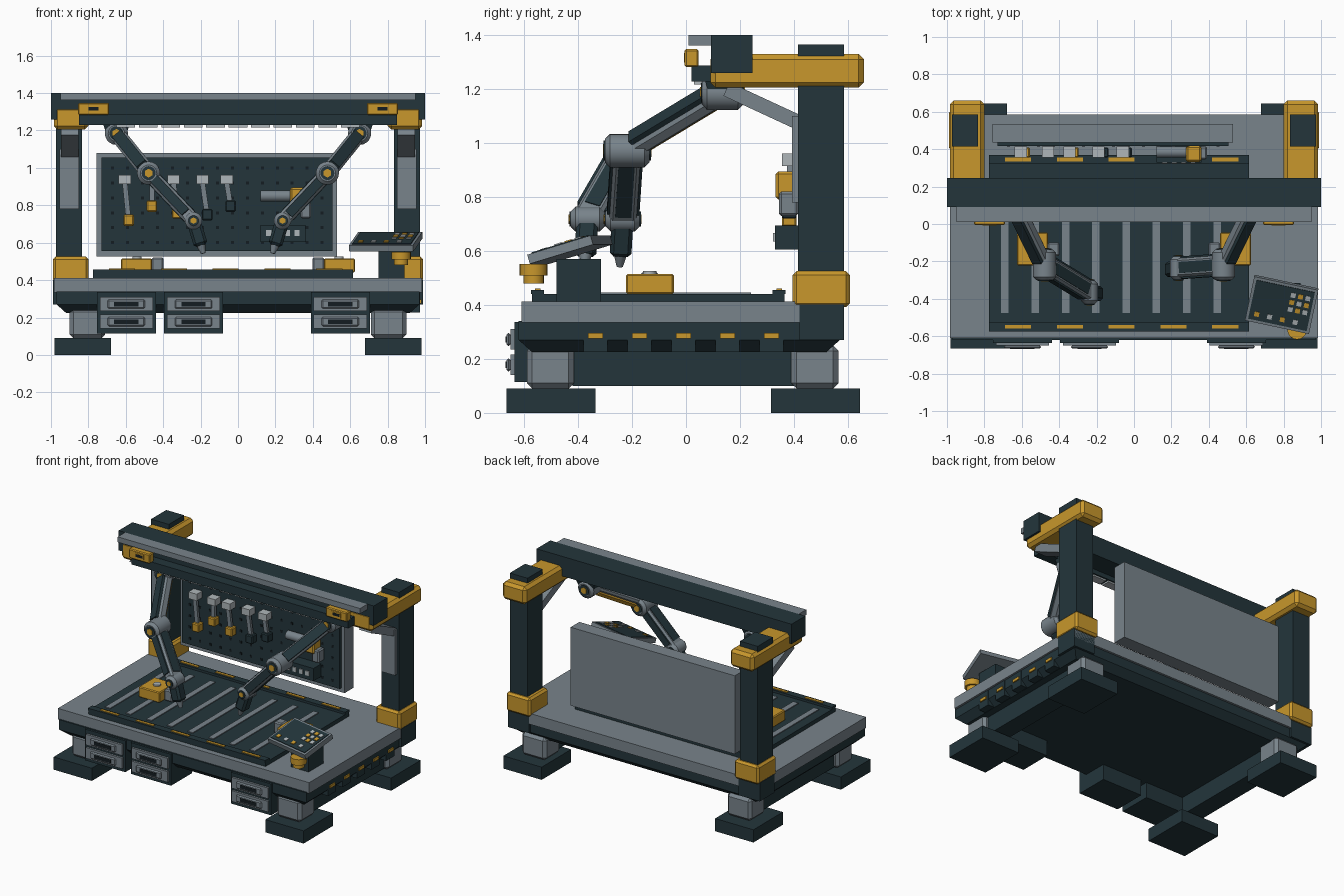
import bpy, bmesh
from mathutils import Vector, Matrix

default = bpy.data.objects.get("Cube")
if default:
    bpy.data.objects.remove(default, do_unlink=True)


def material(name, *rgb):
    mat = bpy.data.materials.new(name)
    mat.use_nodes = True
    mat.diffuse_color = (*rgb, 1)
    mat.node_tree.nodes["Principled BSDF"].inputs["Base Color"].default_value = (*rgb, 1)
    return mat


dark = material("dark_teal", .017, .036, .044)
gray = material("steel_gray", .19, .23, .26)
yellow = material("safety_yellow", .58, .31, .025)
light = material("light_steel", .43, .47, .49)
black = material("near_black", .007, .012, .015)


def finish(name, mat, bm, matrix, bevel=0, smooth=False):
    mesh = bpy.data.meshes.new(name)
    bm.to_mesh(mesh)
    bm.free()
    mesh.materials.append(mat)
    obj = bpy.data.objects.new(name, mesh)
    bpy.context.collection.objects.link(obj)
    obj.matrix_world = matrix
    if bevel:
        mod = obj.modifiers.new("chamfer", "BEVEL")
        mod.width, mod.segments = bevel, 1
    if smooth:
        for other in bpy.context.selected_objects:
            other.select_set(False)
        obj.select_set(True)
        bpy.context.view_layer.objects.active = obj
        bpy.ops.object.shade_smooth_by_angle()
    return obj


def block(name, mat, size, matrix, bevel=0, taper=0):
    """Box of a given size in a frame; taper pulls the bottom edges in."""
    bm = bmesh.new()
    bmesh.ops.create_cube(bm, size=1)
    bmesh.ops.scale(bm, vec=size, verts=bm.verts)
    for v in bm.verts:
        if v.co.z < 0:
            v.co.x -= taper * (1 if v.co.x > 0 else -1)
            v.co.y -= taper * (1 if v.co.y > 0 else -1)
    return finish(name, mat, bm, matrix, bevel)


def box(name, mat, xs, ys, zs, bevel=0, taper=0):
    """Box from its extents along each axis."""
    low, high = (Vector(c) for c in zip(xs, ys, zs))
    size = Vector(abs(c) for c in high - low)
    return block(name, mat, size, Matrix.Translation((low + high) / 2), bevel, taper)


def pair(name, mat, xs, ys, zs, bevel=0, taper=0):
    """The same box on the left and on the right."""
    for side, label in ((1, "left_"), (-1, "right_")):
        box(label + name, mat, [side * x for x in xs], ys, zs, bevel, taper)


def cylinder(name, mat, center, radius, depth, axis="Z", top=None, bevel=0, sides=20):
    bm = bmesh.new()
    bmesh.ops.create_cone(bm, cap_ends=True, segments=sides, depth=depth,
                          radius1=radius, radius2=radius if top is None else top)
    direction = Vector(axis) if not isinstance(axis, str) else Vector([c == axis for c in "XYZ"])
    turn = direction.to_track_quat("Z", "Y").to_matrix().to_4x4()
    return finish(name, mat, bm, Matrix.Translation(center) @ turn, bevel, True)


def strut(name, mat, a, b, width, depth, shift=(0, 0), trim=0, bevel=0):
    """Bar from a to b; shift moves it sideways and towards the front."""
    a, b = Vector(a), Vector(b)
    d = (b - a).normalized()
    u = d.cross(Vector((0, 1, 0))).normalized()
    v = d.cross(u)
    frame = Matrix((u, v, d)).transposed().to_4x4()
    frame.translation = (a + b) / 2 + u * shift[0] + v * shift[1]
    return block(name, mat, (width, depth, (b - a).length - trim), frame, bevel)


# Feet, legs and lower side rails
for end, ys, leg_ys in (("front", (-.665, -.335), (-.59, -.415)), ("rear", (.315, .645), (.39, .565))):
    pair(end + "_foot", dark, (.68, .98), ys, (0, .09))
    pair(end + "_leg", gray, (.71, .9), leg_ys, (.09, .25), .02)
pair("lower_rail", dark, (.74, .87), (-.42, .4), (.1, .24))

# Table frame and top
box("frame_rim", dark, (-.97, .97), (-.62, .57), (.27, .34))
box("frame_underside", dark, (-.97, .97), (-.62, .57), (.225, .27), taper=.05)
box("table_top", gray, (-.985, .985), (-.61, .585), (.335, .412))

# Socket blocks along one side
for i in range(5):
    y = -.335 + i * .163
    box("side_socket", dark, (.9, .972), (y - .045, y + .045), (.226, .335))
    box("side_socket_label", yellow, (.97, .98), (y - .028, y + .028), (.276, .296))

# Drawer units
for x in (-.597, -.238, .547):
    box("drawer_cabinet", dark, (x - .158, x + .158), (-.635, -.4), (.115, .337))
    for z in (.272, .178):
        box("drawer_front", gray, (x - .142, x + .142), (-.65, -.63), (z - .038, z + .038))
        box("drawer_handle", gray, (x - .1, x + .1), (-.665, -.65), (z - .025, z + .025), .008)
        box("drawer_slot", black, (x - .065, x + .065), (-.668, -.66), (z - .012, z + .012))

# Work bed with slots and marked end strips
box("work_bed", dark, (-.775, .615), (-.57, .365), (.41, .44))
for i in range(8):
    x = -.69 + i * .162
    box("bed_slot", gray, (x - .02, x + .02), (-.475, .24), (.438, .446))
for y in (-.55, .345):
    box("bed_end_strip", dark, (-.775, .615), (y - .024, y + .024), (.44, .456))
    for i in range(5):
        x = -.62 + i * .277
        box("bed_mark", yellow, (x - .07, x + .07), (y - .01, y + .01), (.454, .461))

# Clamps on the bed
pair("clamp", yellow, (.46, .625), (-.222, -.045), (.44, .515), .006)
pair("clamp_jaw", gray, (.397, .462), (-.17, -.1), (.44, .52), .008)
for x in (-.54, .54):
    cylinder("clamp_knob", light, (x, -.135, .518), .025, .014)

# Gantry posts with collars, braces and brackets
pair("post", dark, (.833, .972), (.415, .585), (.4, 1.365))
pair("post_base", dark, (.82, .988), (.42, .585), (.27, .4))
pair("post_collar", yellow, (.8, .99), (.395, .607), (.392, .525), .014)
pair("post_bracket", yellow, (.8, .985), (.09, .66), (1.205, 1.33), .02)
pair("post_plate", gray, (.85, .955), (.393, .42), (.78, 1.1))
for x in (-.9, .9):
    strut("brace", gray, (x, .15, 1.2), (x, .42, 1.075), .095, .055)

# Overhead beam, cover and rail
box("beam", dark, (-1, 1), (.092, .246), (1.26, 1.4))
box("beam_cover", gray, (-.95, .95), (.01, .092), (1.362, 1.4))
box("beam_rail", dark, (-.85, .85), (.02, .1), (1.228, 1.287))
for i in range(11):
    x = -.6 + i * .12
    box("rail_segment", light, (x - .05, x + .05), (.03, .09), (1.217, 1.23))
pair("carriage", yellow, (.69, .855), (-.005, .047), (1.282, 1.348), .006)
pair("carriage_slot", black, (.745, .8), (-.008, 0), (1.306, 1.326))
pair("carriage_frame", yellow, (.735, .81), (-.007, .01), (1.298, 1.334))

# Tool board with peg holes
box("tool_board", gray, (-.757, .53), (.437, .535), (.525, 1.08))
box("tool_board_face", dark, (-.73, .505), (.418, .44), (.555, 1.055))
for i in range(15):
    for j in range(6):
        x, z = -.67 + i * .08, .6 + j * .08
        box("peg_hole", black, (x - .008, x + .008), (.415, .419), (z - .008, z + .008))

# Hanging hand tools
for x, z, lean, grip in ((-.605, .72, .02, yellow), (-.46, .795, 0, yellow), (-.345, .76, .02, yellow),
                         (-.19, .75, .025, dark), (-.06, .795, .02, dark)):
    box("tool_head", light, (x - .033, x + .033), (.355, .415), (.915, .962))
    strut("tool_shaft", gray, (x, .385, .92), (x + lean, .385, z), .028, .02)
    box("tool_grip", grip, (x + lean - .028, x + lean + .028), (.355, .41), (z - .03, z + .03), .006)

# Power drill and socket rack
cylinder("drill_barrel", gray, (.2, .385, .85), .03, .16, "X")
box("drill_body", yellow, (.278, .36), (.332, .418), (.79, .895), .01)
box("drill_grip", gray, (.335, .39), (.345, .415), (.73, .82), .008)
box("socket_rack", dark, (.12, .36), (.33, .42), (.605, .695))
for i in range(4):
    x = .165 + i * .05
    box("rack_socket", light, (x - .014, x + .014), (.323, .335), (.635, .667))


# Robot arms
def joint(name, center, radius, depth):
    cylinder(name + "_joint", gray, center, radius, depth, "Y", bevel=.018)
    for face in (-1, 1):
        x, y, z = center
        y += face * depth / 2
        cylinder(name + "_ring", dark, (x, y, z), radius * .6, .01, "Y")
        cylinder(name + "_hub", yellow, (x, y, z), radius * .38, .016, "Y", sides=6)


for side, label, wrist_y in ((1, "left", -.235), (-1, "right", -.365)):
    shoulder = (side * .65, .135, 1.185)
    elbow = (side * .478, -.218, .972)
    wrist = (side * .238, wrist_y, .718)
    tool_end = (side * .198, wrist_y - .008, .585)
    box(label + "_arm_mount", dark, [side * x for x in (.57, .73)], (.06, .21), (1.2, 1.265), taper=.02)
    joint(label + "_shoulder", shoulder, .062, .15)
    joint(label + "_elbow", elbow, .062, .165)
    joint(label + "_wrist", wrist, .046, .125)
    strut(label + "_upper_arm", gray, shoulder, elbow, .085, .06, bevel=.012)
    strut(label + "_upper_cover", dark, shoulder, elbow, .062, .03, (0, .035), .09)
    strut(label + "_upper_cable", yellow, shoulder, elbow, .035, .015, (0, -.034), .11)
    strut(label + "_forearm", gray, elbow, wrist, .075, .1, bevel=.012)
    for edge in (-1, 1):
        strut(label + "_forearm_panel", dark, elbow, wrist, .01, .06, (edge * .036, 0), .09)
        strut(label + "_forearm_cover", dark, elbow, wrist, .05, .02, (0, edge * .05), .09)
    strut(label + "_tool_holder", dark, wrist, tool_end, .075, .08, bevel=.014)
    axis = Vector(tool_end) - Vector(wrist)
    cylinder(label + "_tool_tip", gray, Vector(tool_end) + axis * .14, .026, .05, axis, top=.012, sides=12)

# Control console
box("console_stand", dark, (.75, .89), (-.48, -.315), (.41, .57))
cylinder("stop_button_base", yellow, (.872, -.565, .505), .038, .05)
cylinder("stop_button", yellow, (.872, -.565, .53), .052, .042)
console = (Matrix.Translation((.79, -.43, .605)) @ Matrix.Rotation(-.21, 4, "Z")
           @ Matrix.Rotation(.29, 4, "X"))


def on_console(name, mat, center, size):
    block(name, mat, size, console @ Matrix.Translation(center))


on_console("console_body", gray, (0, 0, 0), (.35, .25, .035))
on_console("console_face", dark, (0, 0, .018), (.32, .22, .008))
for i in range(4):
    on_console("console_key", (yellow, light)[i % 2], (-.12 + i * .07, -.075, .023), (.026, .026, .008))
for i in range(3):
    for j in range(3):
        on_console("console_button", (light, yellow)[(i + j) % 2],
                   (.05 + i * .04, j * .04 - .01, .023), (.026, .026, .008))
